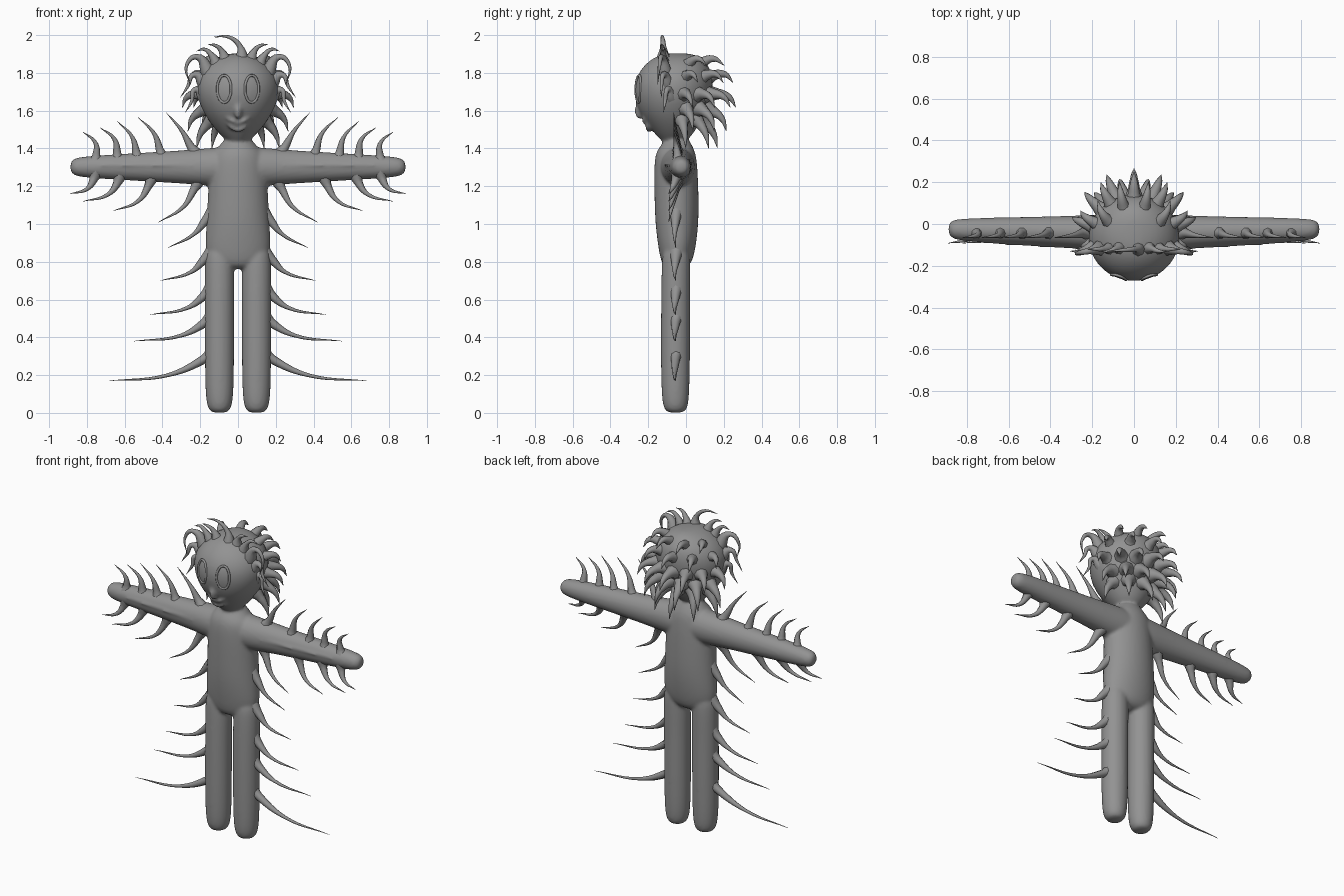
import bpy, bmesh
from math import sin, cos, pi, radians
from mathutils import Vector, Matrix

grey = bpy.data.materials.new("dark_grey")
grey.diffuse_color = (.29, .29, .29, 1)


def loft(bm, secs, place, n=16):
    """Skin elliptical rings: (position, half width, min depth, max depth)."""
    rings = []
    for t, r, lo, hi in secs:
        c, h = (lo + hi) / 2, (hi - lo) / 2
        rings.append([bm.verts.new(place(t, 1.015 * r * cos(2 * pi * i / n),
                                         c + 1.015 * h * sin(2 * pi * i / n))) for i in range(n)])
    for a, b in zip(rings, rings[1:]):
        for i in range(n):
            j = (i + 1) % n
            bm.faces.new((a[i], a[j], b[j], b[i]))
    bm.faces.new(rings[0])
    bm.faces.new(rings[-1])


def ball(bm, loc, size, tilt=0):
    m = Matrix.Translation(loc) @ Matrix.Rotation(tilt, 4, 'Y') @ Matrix.Diagonal((*size, 1))
    bmesh.ops.create_uvsphere(bm, u_segments=16, v_segments=10, radius=1, matrix=m)


def tubes(name, paths, radii, closed=False):
    """Tapered curved tubes sharing one curve object; one radius per path point."""
    cu = bpy.data.curves.new(name, 'CURVE')
    cu.dimensions = '3D'
    cu.bevel_depth = 1
    cu.bevel_resolution = 2
    cu.resolution_u = 6
    cu.use_fill_caps = True
    cu.materials.append(grey)
    for path in paths:
        sp = cu.splines.new('BEZIER')
        sp.bezier_points.add(len(path) - 1)
        sp.use_cyclic_u = closed
        for p, co, r in zip(sp.bezier_points, path, radii):
            p.co = co
            p.handle_left_type = p.handle_right_type = 'AUTO'
            p.radius = r
        sp.use_smooth = True
    ob = bpy.data.objects.new(name, cu)
    bpy.context.collection.objects.link(ob)


bm = bmesh.new()
upright = lambda t, u, v: (u, v, t)
# head
loft(bm, [(1.42, .03, -.11, -.03), (1.46, .085, -.15, .03), (1.53, .145, -.21, .07),
          (1.60, .19, -.255, .11), (1.68, .22, -.277, .14), (1.76, .22, -.272, .145),
          (1.83, .185, -.235, .13), (1.885, .115, -.17, .08), (1.905, .03, -.1, .02)], upright)
# torso and neck
loft(bm, [(.76, .10, -.10, -.01), (.79, .15, -.13, .03), (.86, .178, -.145, .05),
          (1.0, .168, -.164, .068), (1.15, .16, -.168, .068), (1.3, .155, -.17, .062),
          (1.38, .14, -.162, .052), (1.42, .09, -.13, .03), (1.46, .07, -.1, .01)], upright)
# legs
for s in (-1, 1):
    loft(bm, [(0, .035, -.09, -.02), (.015, .058, -.115, .005), (.07, .075, -.13, .018),
              (.3, .078, -.134, .022), (.6, .078, -.132, .022), (.78, .08, -.13, .025),
              (.9, .07, -.12, .02)], lambda t, u, v: (s * .098 + u, v, t))
# arms, one piece through the shoulders, with a raised seam along the front
half = [(.888, .02, -.045, -.005), (.875, .04, -.065, .015), (.84, .057, -.083, .028),
        (.5, .076, -.1, .034), (.22, .093, -.12, .042), (.1, .107, -.14, .05)]
seam = [(x, .016, lo - .007, 0) for x, r, lo, hi in half[2:5]]
for part, z in ((half, 1.302), (seam, 1.312)):
    loft(bm, [(-x, *r) for x, *r in part] + part[::-1], lambda t, u, v: (t, v, z + u))
# nose and lips
for s in (-1, 1):
    ball(bm, (s * .03, -.215, 1.548), (.04, .018, .015), s * -.5)
    ball(bm, (s * .025, -.198, 1.51), (.04, .018, .015), s * -.6)
ball(bm, (0, -.25, 1.60), (.02, .022, .045))
bmesh.ops.recalc_face_normals(bm, faces=bm.faces)
me = bpy.data.meshes.new("body")
bm.to_mesh(me)
bm.free()
me.materials.append(grey)
body = bpy.data.objects.new("body", me)
bpy.context.collection.objects.link(body)
m = body.modifiers.new("round", 'SUBSURF')
m.levels = m.render_levels = 2
m = body.modifiers.new("fuse", 'REMESH')
m.mode = 'VOXEL'
m.voxel_size = .01
m.use_smooth_shade = True
m = body.modifiers.new("soften", 'SMOOTH')
m.iterations = 5

# eye rims following the face
rims = []
for s in (-1, 1):
    rim = []
    for i in range(10):
        x, z = .073 + .036 * cos(pi * i / 5), 1.715 + .072 * sin(pi * i / 5)
        h = 1 - (x / .22) ** 2 - ((z - 1.71) / .26) ** 2
        rim.append((s * x, -.066 - .203 * h ** .5, z))
    rims.append(rim)
tubes("eye_rims", rims, [.007] * 10, True)

# limb spikes in the front plane: base, flare, bend, tip as (x, z)
arm_top = [((.21, 1.35), (.25, 1.41), (.295, 1.49), (.38, 1.59)),
           ((.40, 1.33), (.415, 1.395), (.445, 1.48), (.53, 1.565)),
           ((.53, 1.32), (.54, 1.385), (.56, 1.46), (.64, 1.545)),
           ((.64, 1.31), (.64, 1.375), (.655, 1.45), (.73, 1.51)),
           ((.76, 1.31), (.75, 1.365), (.755, 1.43), (.82, 1.487))]
arm_low = [((.20, 1.25), (.235, 1.18), (.29, 1.09), (.42, 1.01)),
           ((.45, 1.27), (.475, 1.20), (.53, 1.12), (.66, 1.07)),
           ((.62, 1.28), (.64, 1.215), (.69, 1.155), (.82, 1.12)),
           ((.75, 1.29), (.765, 1.235), (.80, 1.185), (.89, 1.16))]
side = [((.11, 1.09), (.17, 1.02), (.235, .945), (.37, .875)),
        ((.12, .87), (.18, .81), (.25, .745), (.41, .70)),
        ((.12, .69), (.18, .62), (.27, .555), (.465, .52)),
        ((.12, .53), (.18, .475), (.30, .41), (.55, .38)),
        ((.11, .34), (.18, .285), (.37, .2), (.68, .17))]


def both(group, ys):
    return [[(s * x, y, z) for (x, z), y in zip(p, ys)] for p in group for s in (-1, 1)]


tubes("arm_spikes", both(arm_top, (-.04, -.045, -.055, -.065))
      + both(arm_low, (-.04, -.055, -.075, -.092)), (.045, .022, .011, .001))
tubes("side_spikes", both(side, (-.05, -.055, -.06, -.055)), (.045, .024, .01, .001))

# hair: fringe round the face
fringe = [[(.15, -.11, 1.79), (.22, -.13, 1.885), (.272, -.14, 1.84), (.255, -.15, 1.74)],
          [(.17, -.1, 1.74), (.235, -.12, 1.79), (.265, -.13, 1.73), (.305, -.13, 1.67)],
          [(.17, -.08, 1.67), (.23, -.1, 1.71), (.245, -.11, 1.65), (.28, -.12, 1.59)],
          [(.10, -.11, 1.81), (.145, -.12, 1.9), (.18, -.12, 1.925), (.22, -.12, 1.915)],
          [(.06, -.11, 1.84), (.09, -.12, 1.92), (.12, -.13, 1.945), (.16, -.13, 1.95)]]
paths = [[(s * x, y, z) for x, y, z in p] for p in fringe for s in (-1, 1)]
paths.append([(.02, -.12, 1.85), (.01, -.12, 1.94), (-.05, -.125, 1.99), (-.13, -.13, 1.99)])
tubes("fringe", paths, (.045, .015, .009, .001))
# hair: drooping rows over the back of the head
c = Vector((0, -.06, 1.68))
paths = []
for el, n, a0, back in ((50, 4, 28, .04), (28, 5, 18, .02), (2, 7, 14, .01), (-22, 6, 20, 0),
                        (-42, 5, 15, 0)):
    for i in range(n):
        a, e = radians(a0 + (180 - 2 * a0) * i / (n - 1)), radians(el)
        d = Vector((cos(a) * cos(e), sin(a) * cos(e), sin(e)))
        paths.append([c + d * .16, c + d * .23 + Vector((0, back * .3, 0)),
                      c + d * .28 + Vector((0, back, -.02)),
                      c + d * .305 + Vector((0, back * 2, -.075))])
tubes("hair", paths, (.055, .028, .016, .001))
